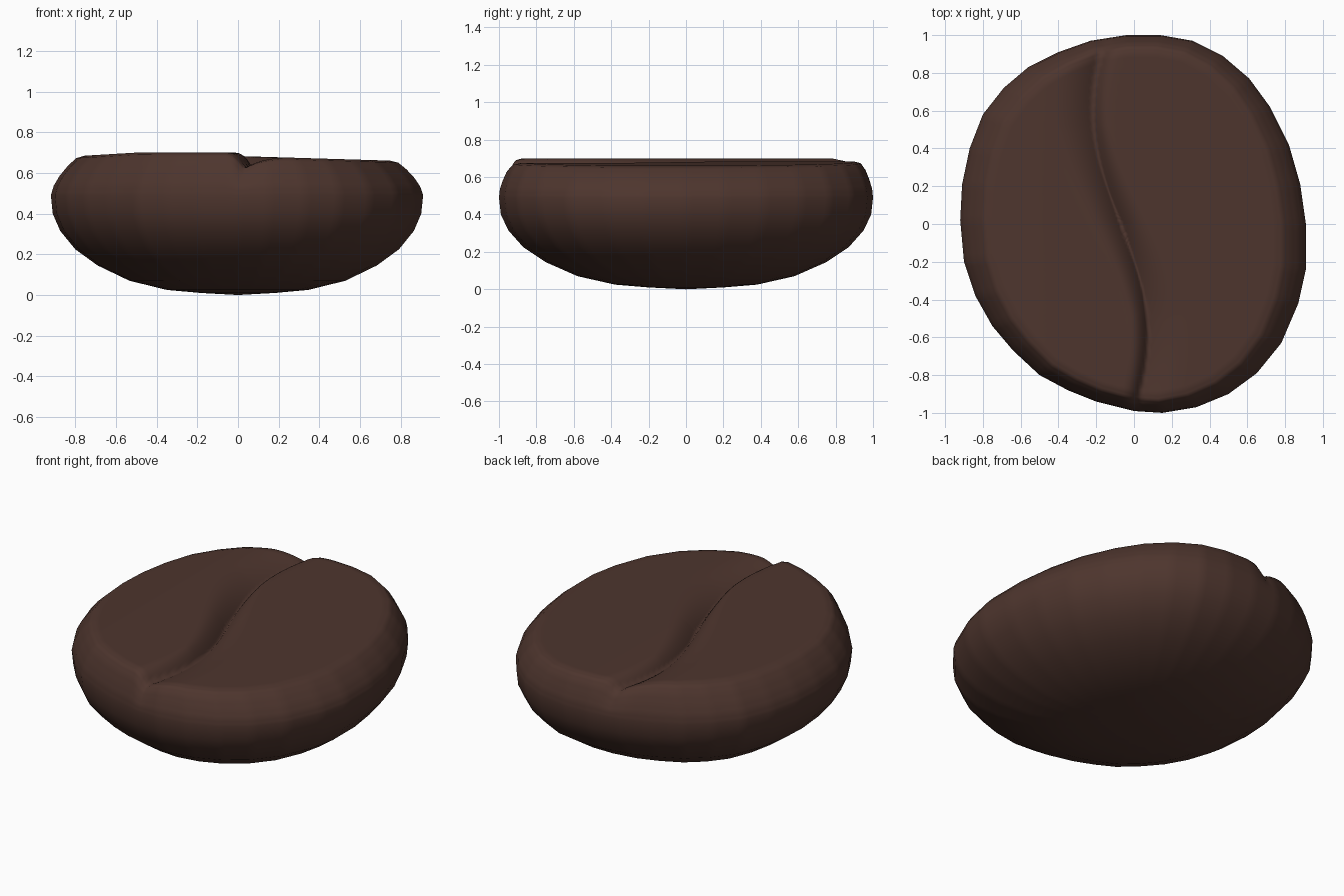
import bpy, bmesh, math

if "Cube" in bpy.data.objects:
    bpy.data.objects.remove(bpy.data.objects["Cube"])

# Outline seen from above at the widest height
OUTLINE = [(.91, 0), (.88, .21), (.82, .42), (.72, .62), (.61, .77), (.47, .89), (.31, .97), (.14, 1),
           (-.04, 1), (-.23, .97), (-.4, .91), (-.56, .83), (-.69, .72), (-.8, .58), (-.87, .4), (-.91, .21),
           (-.92, .02), (-.9, -.2), (-.84, -.38), (-.75, -.54), (-.64, -.67), (-.5, -.8), (-.35, -.88), (-.2, -.94),
           (0, -.99), (.15, -1), (.33, -.97), (.5, -.9), (.65, -.79), (.78, -.63), (.87, -.42), (.91, -.24)]
# Underside rings: scale, height
BELOW = [(.2, .01), (.38, .025), (.58, .07), (.75, .145), (.87, .225), (.95, .315), (.99, .4), (1, .49)]
# Rounded rim rings: x scale, y scale, share of the height above the widest ring
RIM = [(1, 1, 0), (.985, .995, .25), (.955, .98, .5), (.91, .96, .76), (.865, .935, .95), (.82, .90, 1)]
WIDEST, SUB, TOP_RINGS = .49, 6, 56


def lerp(a, b, t):
    return a + (b - a) * t


def crease_x(y):
    return -.07 - .145 * math.sin(math.pi * y / 1.2)


def top_height(x, y):
    """Two gently tilted halves meeting in an S-shaped crease."""
    d = x - crease_x(y)
    side = .70 - .018 * max(0, -x - .5) / .3 if d < 0 else .683 - .03 * max(x, 0)
    # the slope on the outer side of each bend is wide, the inner one steep
    bend = max(-1, min(1, y / .5))
    width = lerp(.09, .23, (1 - math.copysign(1, d) * bend) / 2)
    floor = lerp(.60, .625, min(1, abs(y) / .9))
    t = min(1, abs(d) / width)
    return lerp(floor, side, 1 - (1 - t) ** 2.2)


# Subdivide the straight outline edges
loop = []
for i, (x, y) in enumerate(OUTLINE):
    nx, ny = OUTLINE[(i + 1) % len(OUTLINE)]
    loop += [(lerp(x, nx, k / SUB), lerp(y, ny, k / SUB)) for k in range(SUB)]

rings = [[(x * s, y * s, z) for x, y in loop] for s, z in BELOW]
# Rim rings, each span cut in three
for a, b in zip(RIM, RIM[1:]):
    for k in (1, 2, 3):
        sx, sy, f = (lerp(p, q, k / 3) for p, q in zip(a, b))
        rings.append([(x * sx, y * sy, lerp(WIDEST, top_height(x * sx, y * sy), f)) for x, y in loop])
# Top face rings
for k in range(1, TOP_RINGS):
    t = 1 - k / TOP_RINGS
    pts = [(x * RIM[-1][0] * t, y * RIM[-1][1] * t) for x, y in loop]
    rings.append([(x, y, top_height(x, y)) for x, y in pts])

bm = bmesh.new()
rows = [[bm.verts.new(p) for p in r] for r in rings]
n = len(loop)
for a, b in zip(rows, rows[1:]):
    for i in range(n):
        j = (i + 1) % n
        bm.faces.new((a[i], a[j], b[j], b[i]))
bottom = bm.verts.new((0, 0, 0))
top = bm.verts.new((0, 0, top_height(0, 0)))
for i in range(n):
    j = (i + 1) % n
    bm.faces.new((bottom, rows[0][j], rows[0][i]))
    bm.faces.new((top, rows[-1][i], rows[-1][j]))
bmesh.ops.recalc_face_normals(bm, faces=bm.faces)
for f in bm.faces:
    f.smooth = True

mesh = bpy.data.meshes.new("coffee_bean")
bm.to_mesh(mesh)
bm.free()
bean = bpy.data.objects.new("coffee_bean", mesh)
bpy.context.collection.objects.link(bean)

# Roasted brown
mat = bpy.data.materials.new("roasted_brown")
mat.diffuse_color = (.076, .036, .027, 1)
mat.use_nodes = True
mat.node_tree.nodes["Principled BSDF"].inputs["Base Color"].default_value = mat.diffuse_color
mesh.materials.append(mat)
